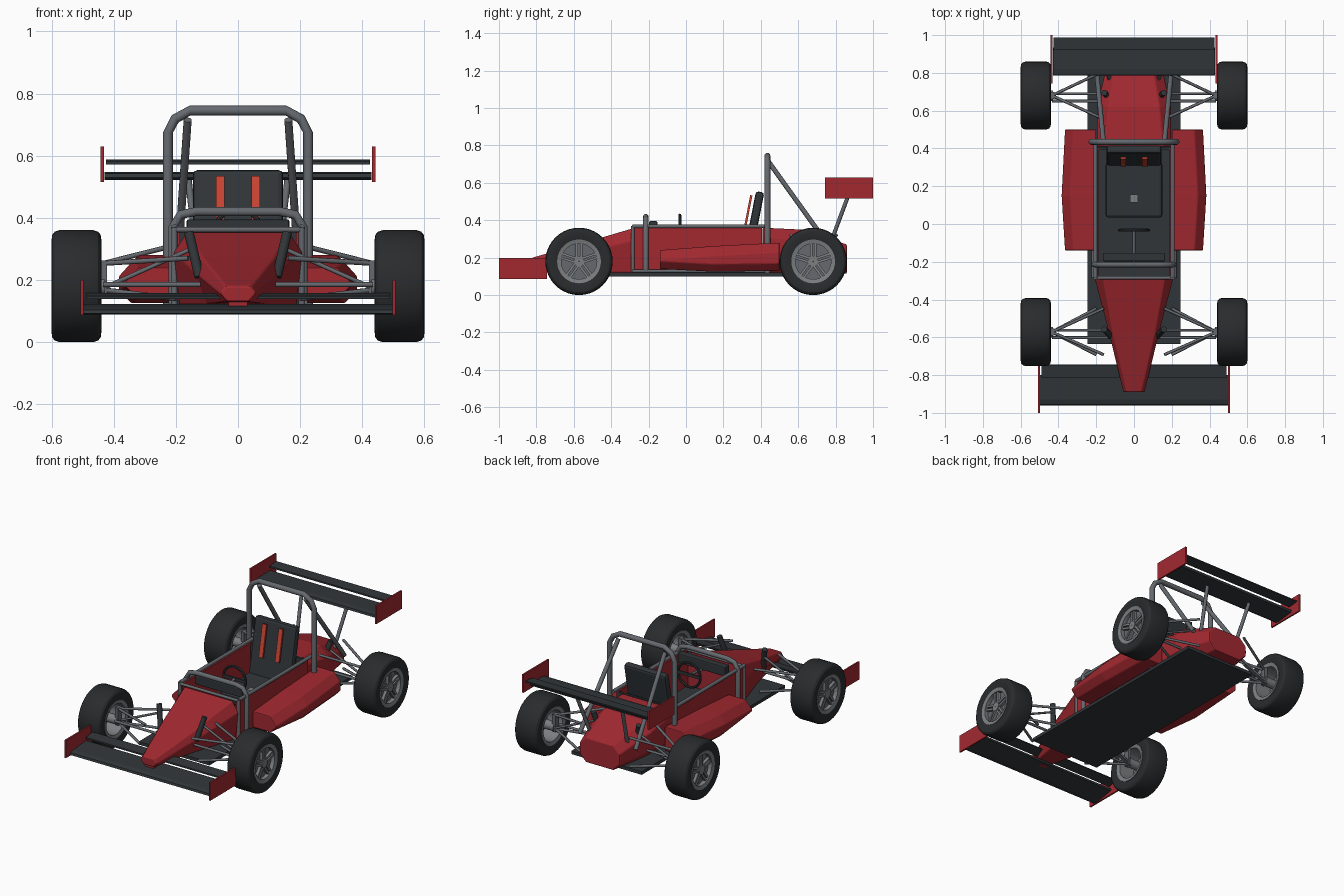
import bpy, bmesh
from math import sin, cos, pi, radians
from mathutils import Vector, Matrix

if "Cube" in bpy.data.objects:
    bpy.data.objects.remove(bpy.data.objects["Cube"])


def mat(name, rgb):
    m = bpy.data.materials.new(name)
    m.diffuse_color = (*rgb, 1)
    m.use_nodes = True
    m.node_tree.nodes["Principled BSDF"].inputs["Base Color"].default_value = m.diffuse_color
    return m


RED = mat("red_paint", (0.36, 0.022, 0.03))
BLACK = mat("carbon", (0.03, 0.036, 0.04))
RUBBER = mat("rubber", (0.022, 0.024, 0.026))
STEEL = mat("steel", (0.13, 0.14, 0.155))
ALLOY = mat("alloy", (0.2, 0.21, 0.22))
BELT = mat("belt_red", (0.6, 0.06, 0.035))


def finish(name, bm, m, smooth=None, bevel=0):
    bmesh.ops.recalc_face_normals(bm, faces=bm.faces)
    me = bpy.data.meshes.new(name)
    bm.to_mesh(me)
    bm.free()
    me.materials.append(m)
    o = bpy.data.objects.new(name, me)
    bpy.context.collection.objects.link(o)
    bpy.ops.object.select_all(action='DESELECT')
    bpy.context.view_layer.objects.active = o
    o.select_set(True)
    if smooth:
        bpy.ops.object.shade_smooth_by_angle(angle=radians(smooth))
    if bevel:
        b = o.modifiers.new("bevel", 'BEVEL')
        b.width, b.segments = bevel, 2
    return o


def skin(name, rings, m, smooth=None, bevel=0, closed=False):
    """Bridge equal rings of points; cap the ends unless closed."""
    bm = bmesh.new()
    vs = [[bm.verts.new(p) for p in r] for r in rings]
    n = len(rings[0])
    for i in range(len(vs) - (0 if closed else 1)):
        a, b = vs[i], vs[(i + 1) % len(vs)]
        for j in range(n):
            bm.faces.new((a[j], a[(j + 1) % n], b[(j + 1) % n], b[j]))
    if not closed:
        bm.faces.new(vs[0])
        bm.faces.new(vs[-1])
    return finish(name, bm, m, smooth, bevel)


def box(name, c, size, m, tilt=0, bevel=0):
    bm = bmesh.new()
    bmesh.ops.create_cube(bm, size=1, matrix=Matrix.Translation(c)
                          @ Matrix.Rotation(tilt, 4, 'X') @ Matrix.Diagonal((*size, 1)))
    return finish(name, bm, m, bevel=bevel)


def tube(name, pts, r, m=STEEL, n=12):
    """Round bar through the points, with mitred corners."""
    pts = [Vector(p) for p in pts]
    rings = []
    side = Vector((0, 1, 0)) if len(pts) > 2 else (pts[1] - pts[0]).orthogonal().normalized()
    for i, p in enumerate(pts):
        d = (pts[min(i + 1, len(pts) - 1)] - pts[max(i - 1, 0)]).normalized()
        up = d.cross(side).normalized()
        rings.append([p + r * (cos(2 * pi * k / n) * side + sin(2 * pi * k / n) * up) for k in range(n)])
    return skin(name, rings, m, 50)


def lathe(name, prof, c, m, n=40, smooth=30):
    """Spin a closed (radius, x) profile around the x axis."""
    return skin(name, [[(c[0] + x, c[1] + r * cos(2 * pi * k / n), c[2] + r * sin(2 * pi * k / n))
                        for r, x in prof] for k in range(n)], m, smooth, closed=True)


def hexa(y, wt, zt, wm, zm, wb, zb):
    return [(-wt, y, zt), (wt, y, zt), (wm, y, zm), (wb, y, zb), (-wb, y, zb), (-wm, y, zm)]


def foil(name, prof, x, m):
    return skin(name, [[(s * x, y, z) for y, z in prof] for s in (-1, 1)], m)


SIDES = ((-1, "left"), (1, "right"))

# floor and bodywork
box("floor_pan", (0, 0.0775, 0.11), (0.49, 1.425, 0.02), BLACK)
skin("nose_cone", [hexa(-0.89, 0.04, 0.18, 0.058, 0.155, 0.035, 0.13),
                   hexa(-0.57, 0.115, 0.272, 0.135, 0.22, 0.1, 0.12),
                   hexa(-0.29, 0.165, 0.355, 0.208, 0.29, 0.19, 0.12)], RED, bevel=0.006)
eng = []
for y, w, z0, z1, c in ((0.41, 0.195, 0.12, 0.36, 0.04), (0.62, 0.195, 0.115, 0.35, 0.06),
                        (0.86, 0.14, 0.115, 0.27, 0.045)):
    eng.append([(-w + c, y, z1), (w - c, y, z1), (w, y, z1 - c), (w, y, z0 + c),
                (w - c, y, z0), (-w + c, y, z0), (-w, y, z0 + c), (-w, y, z1 - c)])
skin("engine_cover", eng, RED, bevel=0.006)
box("cockpit_floor", (0, 0.06, 0.128), (0.39, 0.69, 0.016), BLACK)
box("firewall", (0, 0.4, 0.24), (0.38, 0.015, 0.24), BLACK)

for s, side in SIDES:
    box("cockpit_side_" + side, (s * 0.195, 0.06, 0.242), (0.016, 0.69, 0.24), RED)
    pod = []
    for y, w, z0, z1 in ((-0.14, 0.365, 0.14, 0.24), (0.15, 0.383, 0.125, 0.262), (0.5, 0.365, 0.13, 0.28)):
        pod.append([(s * 0.2, y, z1), (s * (w - 0.045), y, z1), (s * w, y, z1 - 0.05),
                    (s * w, y, z0 + 0.04), (s * (w - 0.04), y, z0), (s * 0.2, y, z0)])
    skin("sidepod_" + side, pod, RED, bevel=0.008)

# front wing
foil("front_wing_main", [(-0.96, 0.092), (-0.93, 0.088), (-0.805, 0.112), (-0.8, 0.122), (-0.93, 0.112), (-0.955, 0.104)], 0.497, BLACK)
foil("front_wing_flap", [(-0.812, 0.138), (-0.745, 0.152), (-0.747, 0.158), (-0.812, 0.148)], 0.49, BLACK)
box("nose_wing_mount", (0, -0.85, 0.125), (0.06, 0.06, 0.04), RED)
# rear wing
foil("rear_wing_main", [(0.785, 0.53), (0.81, 0.521), (0.93, 0.535), (0.935, 0.548), (0.82, 0.548), (0.79, 0.542)], 0.43, BLACK)
foil("rear_wing_flap", [(0.92, 0.572), (0.988, 0.58), (0.988, 0.587), (0.92, 0.582)], 0.425, BLACK)
for s, side in SIDES:
    box("front_endplate_" + side, (s * 0.502, -0.872, 0.143), (0.01, 0.256, 0.112), RED)
    box("rear_endplate_" + side, (s * 0.437, 0.872, 0.572), (0.01, 0.256, 0.114), RED)
    tube("rear_wing_strut_" + side, [(s * 0.13, 0.77, 0.27), (s * 0.16, 0.865, 0.525)], 0.011)

# roll cage
arch = [(0.225, 0.12), (0.225, 0.675), (0.203, 0.718), (0.155, 0.745)]
front_arch = [(0.21, 0.125), (0.21, 0.37), (0.185, 0.41), (0.135, 0.42)]
for name, a, y, r in (("main_roll_hoop", arch, 0.435, 0.016), ("front_roll_hoop", front_arch, -0.215, 0.0145)):
    tube(name, [(-x, y, z) for x, z in a] + [(x, y, z) for x, z in reversed(a)], r)
for s, side in SIDES:
    tube("rear_brace_" + side, [(s * 0.162, 0.44, 0.715), (s * 0.195, 0.78, 0.24)], 0.013)
    tube("upper_rail_" + side, [(s * 0.205, -0.285, 0.368), (s * 0.205, 0.435, 0.368)], 0.011)
    tube("lower_rail_" + side, [(s * 0.215, -0.285, 0.128), (s * 0.215, 0.435, 0.128)], 0.009)
    tube("front_post_" + side, [(s * 0.205, -0.285, 0.12), (s * 0.205, -0.285, 0.368)], 0.01)
tube("cross_bar", [(-0.205, -0.285, 0.362), (0.205, -0.285, 0.362)], 0.009)

# seat, belts, steering
box("seat_back", (0, 0.362, 0.375), (0.29, 0.045, 0.36), BLACK, radians(-11), 0.014)
box("seat_base", (0, 0.18, 0.18), (0.3, 0.29, 0.06), BLACK, radians(5), 0.014)
for s, side in SIDES:
    box("shoulder_belt_" + side, (s * 0.057, 0.33, 0.435), (0.028, 0.012, 0.2), BELT, radians(-11))
box("belt_buckle", (0, 0.135, 0.212), (0.04, 0.04, 0.016), ALLOY)
box("dashboard", (0, -0.175, 0.365), (0.33, 0.045, 0.06), BLACK, 0, 0.006)
bpy.ops.mesh.primitive_torus_add(location=(0, -0.033, 0.35), rotation=(pi / 2, 0, 0), major_radius=0.077,
                                 minor_radius=0.008, major_segments=28, minor_segments=8)
sw = bpy.context.object
sw.name = "steering_wheel"
sw.data.materials.append(BLACK)
bpy.ops.object.shade_smooth_by_angle()
box("steering_spoke", (0, -0.033, 0.35), (0.15, 0.01, 0.018), BLACK)
tube("steering_column", [(0, -0.033, 0.35), (0, -0.2, 0.33)], 0.008)

# wheels and suspension
tyre = [(0.115, -0.072), (0.15, -0.08), (0.165, -0.078), (0.175, -0.07), (0.18, -0.055), (0.18, 0.055),
        (0.175, 0.07), (0.165, 0.078), (0.15, 0.08), (0.115, 0.072)]
for end, wy in (("front", -0.572), ("rear", 0.68)):
    for s, side in SIDES:
        tag = end + "_" + side
        c = Vector((s * 0.52, wy, 0.18))
        lathe("tyre_" + tag, tyre, c, RUBBER)
        lathe("rim_ring_" + tag, [(0.095, -0.07), (0.117, -0.075), (0.117, 0.075), (0.095, 0.07)], c, ALLOY)
        lathe("rim_disc_" + tag, [(0.002, s * 0.035), (0.1, s * 0.035), (0.1, s * 0.045), (0.002, s * 0.045)], c, STEEL)
        lathe("hub_" + tag, [(0.002, s * -0.09), (0.028, s * -0.09), (0.028, s * 0.068), (0.002, s * 0.068)], c, ALLOY, 20)
        bm = bmesh.new()
        for k in range(5):
            for t in (-0.011, 0.011):
                bmesh.ops.create_cube(bm, size=1, matrix=Matrix.Translation(c + Vector((s * 0.052, 0, 0)))
                                      @ Matrix.Rotation(2 * pi * k / 5, 4, 'X')
                                      @ Matrix.Translation((0, t, 0.06)) @ Matrix.Diagonal((0.022, 0.013, 0.085, 1)))
        finish("spokes_" + tag, bm, ALLOY)
        box("upright_" + tag, (s * 0.432, wy, 0.208), (0.022, 0.035, 0.11), STEEL)
        # wishbones and push rod
        inner_z = 0.27 if end == "front" else 0.32
        inner_x = 0.2 if end == "front" else 0.17
        for dy in (-0.12, 0.125):
            d = "fore" if dy < 0 else "aft"
            tube(f"upper_arm_{d}_{tag}", [(s * 0.435, wy, 0.253), (s * (inner_x - 0.04 * (end == "front")), wy + dy, inner_z)], 0.008, n=8)
            tube(f"lower_arm_{d}_{tag}", [(s * 0.435, wy, 0.168), (s * inner_x, wy + dy, 0.14)], 0.008, n=8)
        tube("push_rod_" + tag, [(s * 0.43, wy + 0.01, 0.175), (s * 0.15, wy + 0.01, 0.3)], 0.007, n=8)
        tube("tie_rod_" + tag, [(s * 0.435, wy - 0.03, 0.185), (s * 0.12, wy - 0.03, 0.185)], 0.008, n=8)
        tube("damper_" + tag, [(s * 0.125, wy - 0.02, 0.21), (s * 0.158, wy + 0.015, 0.352)], 0.016, BLACK)
